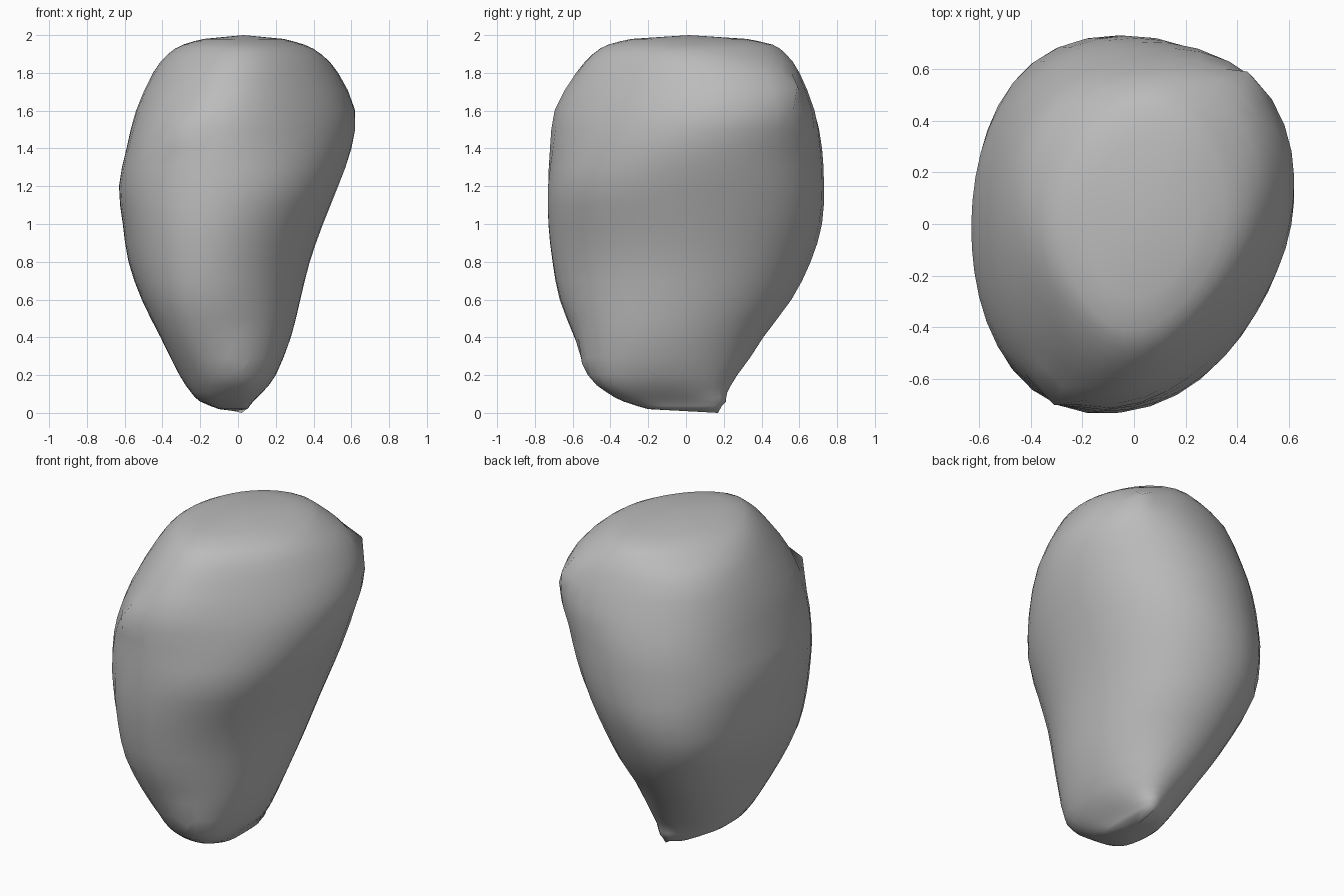
import bpy, bmesh, math
from mathutils import Vector

cube = bpy.data.objects.get("Cube")
if cube:
    bpy.data.objects.remove(cube)

SIDES = 40
ROUND = 4       # higher gives squarer sections
STEPS = 2       # rings per section
FITS = 9        # passes that bring each outline to its reaches

# Height, then reach in eight directions, anticlockwise from +x (hundredths)
sections = [
    (2, 5, 14, 18, 14, 10, 23, 20, 15),
    (6, 8, 17, 22, 17, 20, 33, 33, 25),
    (11, 13, 18, 24, 20, 25, 39, 42, 33),
    (20, 20, 22, 29, 27, 31, 46, 52, 41),
    (40, 28, 31, 41, 44, 41, 58, 59, 45),
    (60, 33, 42, 56, 58, 51, 67, 67, 48),
    (80, 38, 51, 66, 69, 58, 71, 71, 51),
    (100, 45, 59, 72, 72, 61, 73, 73, 56),
    (120, 53, 65, 73, 71, 63, 73, 73, 61),
    (140, 60, 69, 72, 68, 59, 71, 72, 60),
    (160, 62, 73, 68, 62, 54, 64, 70, 56),
    (180, 53, 65, 60, 54, 45, 51, 62, 48),
    (190, 44, 52, 53, 43, 37, 42, 55, 42),
    (195, 35, 44, 46, 36, 29, 35, 46, 35),
    (198, 24, 32, 32, 25, 18, 24, 30, 25),
]


def blend(a, b, c, d, t):
    """Smooth curve from b to c."""
    return b + t / 2 * (c - a + t * (2*a - 5*b + 4*c - d + t * (3*(b - c) + d - a)))


def direction(i, count):
    a = math.tau * i / count
    return Vector((math.cos(a), math.sin(a), 0))


def ring_points(section):
    """Rounded outline fitted to the eight reaches."""
    z, *reach = [v / 100 for v in section]
    centre = Vector((reach[0] - reach[4], reach[2] - reach[6], 0)) / 2
    spokes = [direction(k, len(reach)) for k in range(len(reach))]
    target = [max(h - centre.dot(s), 0.02) for h, s in zip(reach, spokes)]
    scale = [1] * len(reach)
    rays = [direction(i, SIDES) for i in range(SIDES)]
    for _ in range(FITS):
        points = []
        for ray in rays:
            total = sum(max(0, ray.dot(s) / (h * k)) ** ROUND
                        for s, h, k in zip(spokes, target, scale))
            points.append(ray * total ** (-1 / ROUND))
        scale = [min(max(k * h / max(p.dot(s) for p in points), 0.85), 1.4)
                 for s, h, k in zip(spokes, target, scale)]
    return [p + centre + Vector((0, 0, z)) for p in points]


# Extra rings between the sections
levels = []
last = len(sections) - 1
for i in range(last):
    near = [sections[min(max(i + k, 0), last)] for k in (-1, 0, 1, 2)]
    for s in range(STEPS):
        levels.append([blend(*v, s / STEPS) for v in zip(*near)])
levels.append(sections[-1])

# Stone body
bm = bmesh.new()
rings = [[bm.verts.new(p) for p in ring_points(l)] for l in levels]
for low, high in zip(rings, rings[1:]):
    for i in range(SIDES):
        j = (i + 1) % SIDES
        bm.faces.new((low[i], low[j], high[j], high[i]))
for ring, z in ((rings[0], 0.01), (rings[-1], 2.0)):
    centre = sum((v.co for v in ring), Vector()) / SIDES
    pole = bm.verts.new((centre.x, centre.y, z))
    for i in range(SIDES):
        bm.faces.new((ring[i], ring[(i + 1) % SIDES], pole))

# Small pinched corners and chips
for spot in ((0.44, 0.59, 1.73), (-0.31, -0.7, 1.53), (0.04, -0.55, 0.26),
             (0.02, 0.17, 0.0)):
    spot = Vector(spot)
    min(bm.verts, key=lambda v: (v.co - spot).length).co = spot

bmesh.ops.recalc_face_normals(bm, faces=bm.faces)
for f in bm.faces:
    f.smooth = True
mesh = bpy.data.meshes.new("stone")
bm.to_mesh(mesh)
bm.free()
stone = bpy.data.objects.new("stone", mesh)
bpy.context.collection.objects.link(stone)

# Grey stone colour
grey = bpy.data.materials.new("stone_grey")
grey.use_nodes = True
colour = (0.5, 0.5, 0.5, 1)
grey.diffuse_color = colour
grey.node_tree.nodes["Principled BSDF"].inputs["Base Color"].default_value = colour
mesh.materials.append(grey)
